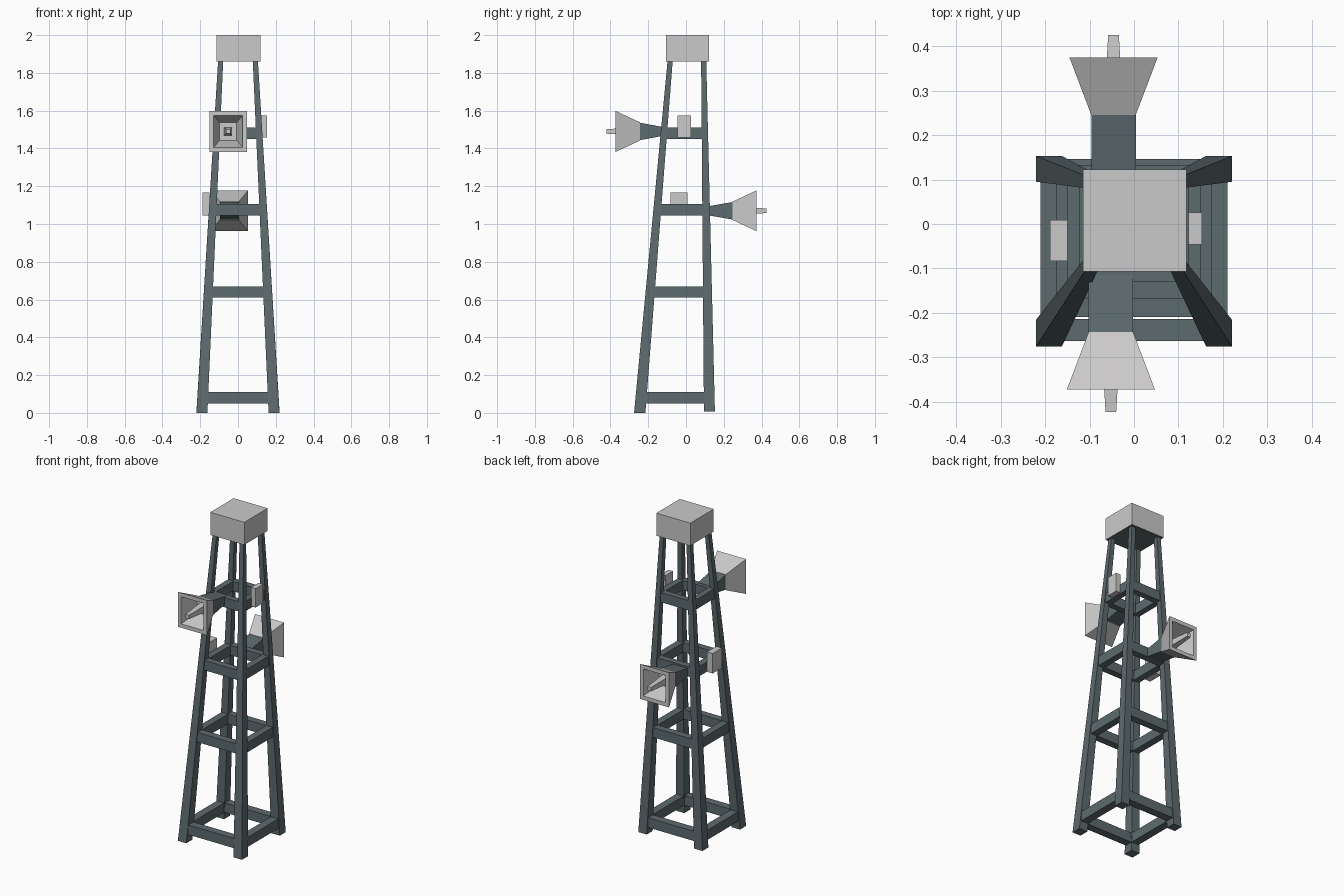
import bpy, bmesh

if "Cube" in bpy.data.objects:
    bpy.data.objects.remove(bpy.data.objects["Cube"])


def material(name, rgb):
    m = bpy.data.materials.new(name)
    m.diffuse_color = (*rgb, 1)
    m.use_nodes = True
    m.node_tree.nodes["Principled BSDF"].inputs["Base Color"].default_value = m.diffuse_color
    return m


SLATE = material("slate_steel", (0.11, 0.145, 0.158))
PALE = material("pale_grey", (0.60, 0.59, 0.59))


def loft(name, rings, mat):
    """Closed solid through a series of four-point rings."""
    bm = bmesh.new()
    loops = [[bm.verts.new(p) for p in ring] for ring in rings]
    for a, b in zip(loops, loops[1:]):
        for i in range(4):
            j = (i + 1) % 4
            bm.faces.new((a[i], a[j], b[j], b[i]))
    bm.faces.new(loops[0])
    bm.faces.new(loops[-1])
    bmesh.ops.recalc_face_normals(bm, faces=bm.faces)
    me = bpy.data.meshes.new(name)
    bm.to_mesh(me)
    bm.free()
    me.materials.append(mat)
    ob = bpy.data.objects.new(name, me)
    bpy.context.collection.objects.link(ob)
    return ob


def z_ring(x0, x1, y0, y1, z):
    return [(x0, y0, z), (x1, y0, z), (x1, y1, z), (x0, y1, z)]


def y_ring(cx, cz, y, hx, hz):
    return [(cx - hx, y, cz - hz), (cx + hx, y, cz - hz),
            (cx + hx, y, cz + hz), (cx - hx, y, cz + hz)]


def box(name, x0, x1, y0, y1, z0, z1, mat):
    return loft(name, [z_ring(x0, x1, y0, y1, z0), z_ring(x0, x1, y0, y1, z1)], mat)


TOP = 1.87


def mix(a, b, z):
    return a + (b - a) * z / TOP


# tapering legs, leaning further at the front
for sx, side in ((-1, "left"), (1, "right")):
    for end, yb, yt, z0 in (("front", (-0.275, -0.215), (-0.097, -0.07), 0),
                            ("back", (0.095, 0.153), (0.08, 0.107), 0.008)):
        xb, xt = sorted((sx * 0.22, sx * 0.162)), sorted((sx * 0.105, sx * 0.078))
        loft(f"{end}_{side}_leg", [z_ring(*xb, *yb, z0), z_ring(*xt, *yt, TOP)], SLATE)

# four levels of cross beams
for n, (z0, z1) in enumerate(((0.05, 0.11), (0.61, 0.67), (1.045, 1.105), (1.45, 1.51))):
    zm = (z0 + z1) / 2
    x = mix(0.22, 0.105, zm) - 0.005
    yf = mix(-0.275, -0.097, zm) + 0.005
    yk = mix(0.153, 0.107, zm) - 0.005
    d = mix(0.05, 0.035, zm)
    e = d / 2
    box(f"front_beam_{n}", -x + e, x - e, yf, yf + d, z0, z1, SLATE)
    box(f"back_beam_{n}", -x + e, x - e, yk - d, yk, z0, z1, SLATE)
    box(f"left_beam_{n}", -x, -x + d, yf + e, yk - e, z0, z1, SLATE)
    box(f"right_beam_{n}", x - d, x, yf + e, yk - e, z0, z1, SLATE)

# top cabinet with a dark underside
cap = box("top_cabinet", -0.115, 0.118, -0.107, 0.122, 1.86, 2.0, PALE)
cap.data.materials.append(SLATE)
for p in cap.data.polygons:
    if p.normal.z < -0.9:
        p.material_index = 1


def horn(label, s, cx, cz, y_in, y_neck, y_mouth, y_tip):
    """Horn speaker pointing along s*y: neck, hollow flare and centre rod."""
    def r(y, hx, hz):
        return y_ring(cx, cz, s * y, hx, hz)
    loft(label + "_horn_neck", [r(y_in, 0.05, 0.022), r(y_neck, 0.05, 0.046)], SLATE)
    loft(label + "_horn_flare", [r(y_neck, 0.05, 0.048), r(y_mouth, 0.099, 0.108),
                                 r(y_mouth, 0.077, 0.084), r(y_neck + 0.02, 0.045, 0.047)], PALE)
    loft(label + "_horn_rod", [r(y_neck + 0.01, 0.022, 0.022), r(y_tip, 0.012, 0.012)], PALE)


horn("front", -1, -0.052, 1.49, 0.115, 0.243, 0.372, 0.422)
horn("back", 1, -0.046, 1.07, 0.105, 0.245, 0.374, 0.425)

# small side boxes
box("right_side_box", 0.122, 0.153, -0.046, 0.026, 1.458, 1.575, PALE)
box("left_side_box", -0.189, -0.150, -0.083, 0.009, 1.045, 1.168, PALE)
